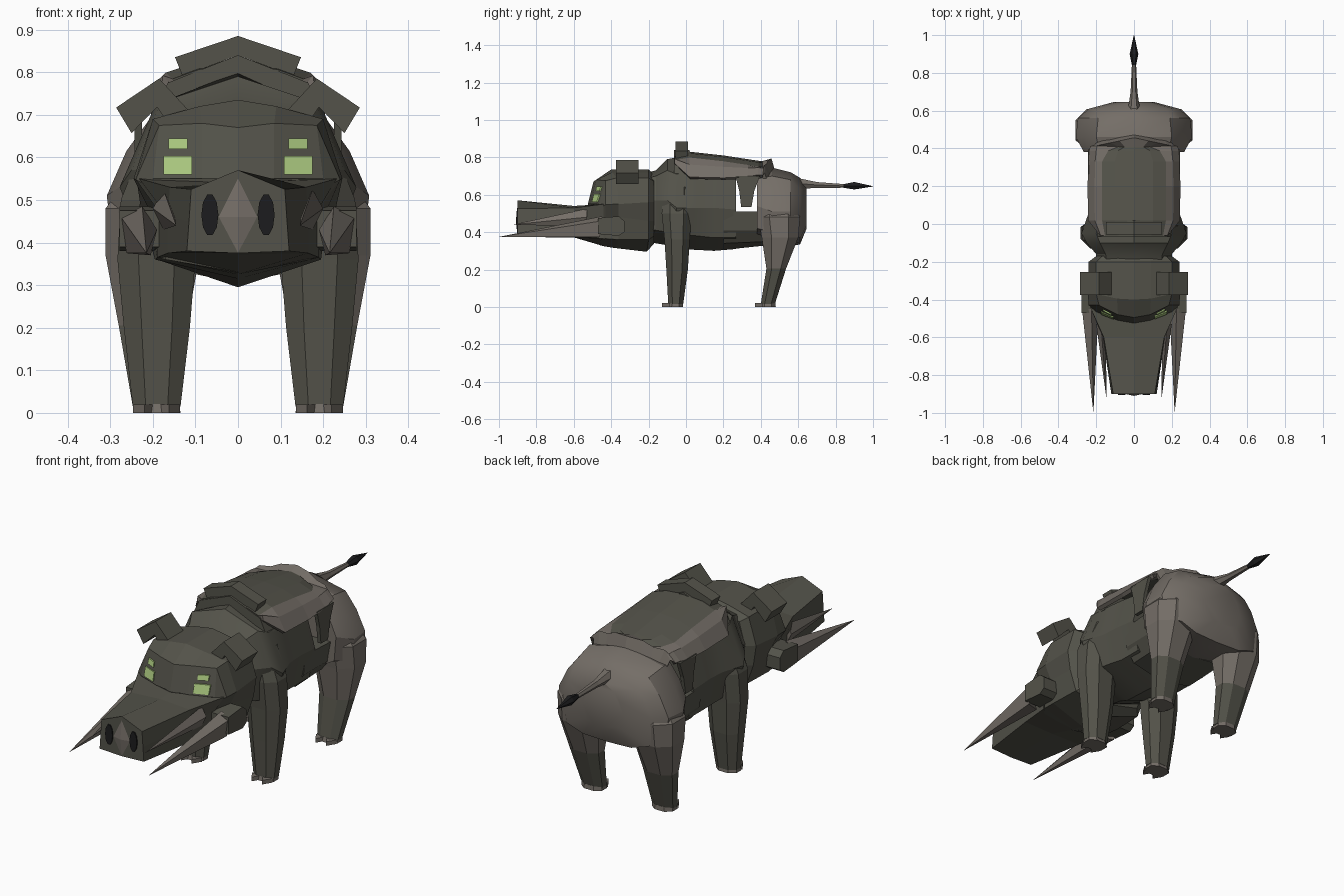
import bpy, bmesh, math
from mathutils import Vector
from mathutils.bvhtree import BVHTree

if "Cube" in bpy.data.objects:
    bpy.data.objects.remove(bpy.data.objects["Cube"])


def mat(name, rgb):
    m = bpy.data.materials.new(name)
    m.diffuse_color = (*rgb, 1)
    m.use_nodes = True
    m.node_tree.nodes["Principled BSDF"].inputs["Base Color"].default_value = m.diffuse_color
    return m


OLIVE = mat("dark_olive_hide", (0.088, 0.086, 0.068))
GREY = mat("warm_grey_hide", (0.175, 0.155, 0.135))
BLACK = mat("near_black", (0.012, 0.012, 0.013))
GREEN = mat("pale_green", (0.42, 0.60, 0.22))


def finish(name, bm, mats, rule=None, smooth=0, closed=True):
    if closed:
        bmesh.ops.recalc_face_normals(bm, faces=bm.faces[:])
    if rule:
        for f in bm.faces:
            f.material_index = rule(f.calc_center_median())
    me = bpy.data.meshes.new(name)
    bm.to_mesh(me)
    bm.free()
    ob = bpy.data.objects.new(name, me)
    bpy.context.collection.objects.link(ob)
    for m in mats:
        me.materials.append(m)
    if smooth:
        bpy.ops.object.select_all(action='DESELECT')
        ob.select_set(True)
        bpy.context.view_layer.objects.active = ob
        bpy.ops.object.shade_smooth_by_angle(angle=math.radians(smooth))
    return ob


def loft(name, rings, mats, rule=None, smooth=0, closed=True):
    """Skin a list of equal-length rings; closed rings get end caps."""
    bm = bmesh.new()
    vs = [[bm.verts.new(p) for p in r] for r in rings]
    n = len(rings[0])
    for a, b in zip(vs, vs[1:]):
        for i in range(n if closed else n - 1):
            j = (i + 1) % n
            bm.faces.new((a[i], a[j], b[j], b[i]))
    if closed:
        bm.faces.new(vs[0][::-1])
        bm.faces.new(vs[-1])
    return finish(name, bm, mats, rule, smooth, closed)


def sym(half):
    """Full ring from a half profile whose first and last points lie on x = 0."""
    return half + [(-x, y, z) for x, y, z in half[-2:0:-1]]


def sec(y, *xz):
    return sym([(x, y, z) for x, z in xz])


def post(z, x0, x1, y0, y1, s):
    """Chamfered rectangular leg ring at height z on side s."""
    c, d = (x1 - x0) * 0.27, (y1 - y0) * 0.27
    pts = [(x0 + c, y0), (x1 - c, y0), (x1, y0 + d), (x1, y1 - d),
           (x1 - c, y1), (x0 + c, y1), (x0, y1 - d), (x0, y0 + d)]
    return [(s * x, y, z) for x, y in pts]


def plate(name, pts, depth, m):
    """Thin or thick slab extruded along a depth vector."""
    d = Vector(depth)
    return loft(name, [pts, [tuple(Vector(p) + d) for p in pts]], [m])


# Torso, open behind the saddle, with the belly carrying on to the rump
loft("torso", [
    sec(-.24, (0, .71), (.14, .68), (.20, .56), (.17, .42), (0, .36)),
    sec(-.16, (0, .73), (.15, .70), (.20, .57), (.18, .41), (0, .34)),
    sec(-.10, (0, .79), (.18, .73), (.25, .57), (.21, .40), (0, .33)),
    sec(-.05, (0, .80), (.20, .71), (.278, .53), (.22, .39), (0, .31)),
    sec(.06, (0, .79), (.19, .71), (.24, .53), (.21, .38), (0, .305)),
    sec(.15, (0, .78), (.19, .70), (.235, .53), (.20, .37), (0, .30)),
    sec(.268, (0, .76), (.18, .69), (.23, .52), (.20, .37), (0, .31))], [OLIVE], smooth=25)
loft("belly", [
    sec(.2, (0, .51), (.225, .51), (.215, .41), (.17, .34), (0, .305)),
    sec(.44, (0, .51), (.24, .51), (.22, .41), (.17, .35), (0, .33))], [OLIVE])

# Rump
loft("rump", [
    sec(.38, (0, .72), (.18, .685), (.23, .62), (.265, .54), (.255, .42), (.15, .36), (0, .34)),
    sec(.46, (0, .745), (.20, .70), (.262, .615), (.308, .51), (.295, .40), (.15, .35), (0, .325)),
    sec(.56, (0, .72), (.19, .68), (.25, .605), (.297, .51), (.285, .39), (.15, .35), (0, .325)),
    sec(.61, (0, .69), (.17, .63), (.21, .58), (.24, .51), (.22, .37), (.13, .34), (0, .335)),
    sec(.645, (0, .64), (.06, .61), (.09, .57), (.11, .51), (.09, .44), (.05, .42), (0, .42))],
    [GREY], smooth=28)


# Tail and its pointed tuft
def tail_ring(y, z, r):
    return [(r * math.cos(a), y, z + r * math.sin(a))
            for a in (i * math.tau / 6 for i in range(6))]


loft("tail", [tail_ring(.60, .66, .033), tail_ring(.70, .652, .018),
              tail_ring(.85, .647, .011)], [GREY])
loft("tail_tuft", [tail_ring(.84, .647, .011), tail_ring(.90, .648, .023),
                   tail_ring(1.0, .645, .001)], [BLACK])

# Skull with sloping face and cheeks tucked in under the brow
skull = loft("skull", [
    sym([(0, -.525, .55), (.085, -.51, .55), (.20, -.465, .55), (.19, -.46, .52),
         (.17, -.46, .45), (.17, -.46, .36), (0, -.46, .33)]),
    sym([(0, -.495, .67), (.085, -.48, .68), (.185, -.43, .675), (.240, -.43, .548),
         (.19, -.43, .48), (.19, -.43, .365), (0, -.44, .325)]),
    sym([(0, -.40, .735), (.09, -.395, .72), (.20, -.37, .69), (.245, -.36, .55),
         (.21, -.36, .48), (.195, -.36, .36), (0, -.38, .315)]),
    sym([(0, -.20, .735), (.09, -.20, .72), (.20, -.20, .69), (.24, -.20, .56),
         (.225, -.20, .46), (.19, -.20, .36), (0, -.21, .295)]),
    sym([(0, -.17, .71), (.08, -.17, .70), (.17, -.17, .67), (.20, -.17, .56),
         (.19, -.17, .46), (.16, -.17, .38), (0, -.17, .34)])], [OLIVE])

# Long snout
loft("snout", [
    sec(-.90, (0, .57), (.11, .525), (.115, .45), (.12, .38), (0, .375)),
    sec(-.60, (0, .54), (.16, .53), (.165, .46), (.165, .375), (0, .372)),
    sec(-.44, (0, .55), (.232, .55), (.19, .48), (.19, .365), (0, .325))], [OLIVE])

# Raised nose ridge
bm = bmesh.new()
rim = [bm.verts.new(p) for p in ((0, -.90, .55), (.045, -.90, .46),
                                 (0, -.90, .376), (-.045, -.90, .46))]
peak = bm.verts.new((0, -.91, .46))
for i in range(4):
    bm.faces.new((rim[i], rim[(i + 1) % 4], peak))
bm.faces.new(rim)
finish("nose_ridge", bm, [GREY])

# Saddle: side skirts, rounded dark seat patch, raised rear rim closed down to the rump
rows = [  # y, seat half width, crown z, skirt x, skirt z
    (-.06, .15, .805, .17, .765), (.02, .165, .82, .235, .69), (.20, .165, .80, .237, .685),
    (.33, .165, .78, .235, .69), (.385, .135, .772, .23, .70),
    (.41, .08, .77, .225, .70), (.452, .12, .785, .205, .715), (.465, .12, .73, .19, .67)]
grid = []
for y, w, z, sx, sz in rows:
    half = [(0, z), (w * .6, z - .008), (w, z - .03), (max(w + .02, sx * .85), (z + sz) / 2), (sx, sz)]
    right = [(x, y - (.04 * x / .2 if y > .44 else 0), h) for x, h in half]
    grid.append([(-x, a, h) for x, a, h in right[:0:-1]] + right)


def seat_patch(c):
    return 0 if c.y < .40 and abs(c.x) < .15 else 1


saddle = loft("saddle", grid, [OLIVE, GREY], seat_patch, closed=False)
mod = saddle.modifiers.new("thickness", 'SOLIDIFY')
mod.thickness = .02
mod.offset = 0

# Saddle front roll and arch
chev = [(0, .885), (.148, .835), (.13, .79), (0, .84), (-.13, .79), (-.148, .835)]
loft("saddle_front_roll", [[(x, -.055, z) for x, z in chev],
                           [(x, .01, z) for x, z in chev]], [OLIVE])
arch = [(0, .84), (.165, .775), (.20, .70), (.17, .70), (0, .79), (-.17, .70), (-.20, .70), (-.165, .775)]
loft("saddle_front_arch", [[(x, -.065, z) for x, z in arch],
                           [(x, .02, z) for x, z in arch]], [OLIVE])

tree = BVHTree.FromObject(skull, bpy.context.evaluated_depsgraph_get())
for s, side in ((1, "right"), (-1, "left")):
    # Front and rear legs
    loft("front_leg_" + side, [
        post(.64, .12, .22, -.12, .03, s), post(.50, .11, .275, -.13, .03, s),
        post(.36, .10, .283, -.115, .02, s), post(.20, .113, .268, -.105, .01, s),
        post(.015, .135, .247, -.095, -.015, s)], [OLIVE])
    loft("rear_leg_" + side, [
        post(.56, .10, .25, .41, .57, s), post(.48, .08, .311, .385, .61, s),
        post(.37, .09, .311, .405, .60, s), post(.205, .12, .28, .43, .535, s),
        post(.015, .135, .247, .40, .475, s)],
        [OLIVE, GREY], lambda c: 1 if c.z > .2 else 0)
    # Hooves with two pointed toes each
    for part, y in (("front", -.095), ("rear", .40)):
        loft(part + "_hoof_" + side, [post(0, .135, .247, y - .005, y + .08, s),
                                      post(.022, .138, .245, y, y + .078, s)], [GREY])
        for k, x in enumerate((.162, .22)):
            plate(f"{part}_toe_{k}_{side}",
                  [(s * (x - .026), y + .01, 0), (s * (x + .026), y + .01, 0),
                   (s * x, y - .032, 0)], (0, 0, .02), GREY)
    # Bent ear: a stalk rising from the skull, then a drooping flap
    ear = [(.286, .717), (.185, .785), (.113, .707), (.165, .68), (.19, .718), (.25, .657)]
    plate("ear_" + side, [(s * x, -.375, z) for x, z in ear], (0, .12, 0), OLIVE)
    # Tusk mount, main tusk and small inner tusk
    mount = [(-.47, .39), (-.47, .475), (-.36, .485), (-.33, .46), (-.33, .40), (-.36, .38)]
    plate("tusk_mount_" + side, [(s * .18, y, z) for y, z in mount], (s * .098, 0, 0), OLIVE)
    tip = Vector((s * .215, -1.0, .375))
    base = [(.19, -.50, .43), (.225, -.45, .485), (.275, -.45, .46), (.262, -.46, .375), (.205, -.47, .37)]
    base = [Vector((s * x, y, z)) for x, y, z in base]
    loft("tusk_" + side, [base, [tip.lerp(b, .004) for b in base]], [GREY])
    tip = Vector((s * .145, -.93, .44))
    base = [Vector((s * x, -.53, z)) for x, z in ((.15, .47), (.175, .525), (.20, .48), (.175, .43))]
    loft("inner_tusk_" + side, [base, [tip.lerp(b, .004) for b in base]], [GREY])
    # Nostril
    hole = [(s * (.066 + .02 * math.cos(a)), -.900, .465 + .05 * math.sin(a))
            for a in (i * math.tau / 10 for i in range(10))]
    plate("nostril_" + side, hole, (0, -.006, 0), BLACK)
    # Eye plates laid onto the sloping face
    for k, (x0, x1, z0, z1) in enumerate(((.108, .175, .56, .603), (.118, .163, .62, .644))):
        pts = []
        for x, z in ((x0, z0), (x1, z0), (x1, z1), (x0, z1)):
            hit = tree.ray_cast(Vector((s * x, -2, z)), Vector((0, 1, 0)))[0]
            pts.append((s * x, hit.y - .007, z))
        plate(f"eye_{k}_{side}", pts, (0, .009, 0), GREEN)
    # Tapering saddle strap
    strap = [(.265, .70), (.395, .70), (.365, .62), (.35, .535), (.295, .535), (.285, .62)]
    plate("saddle_strap_" + side, [(s * .225, y, z) for y, z in strap], (s * .018, 0, 0), OLIVE)
